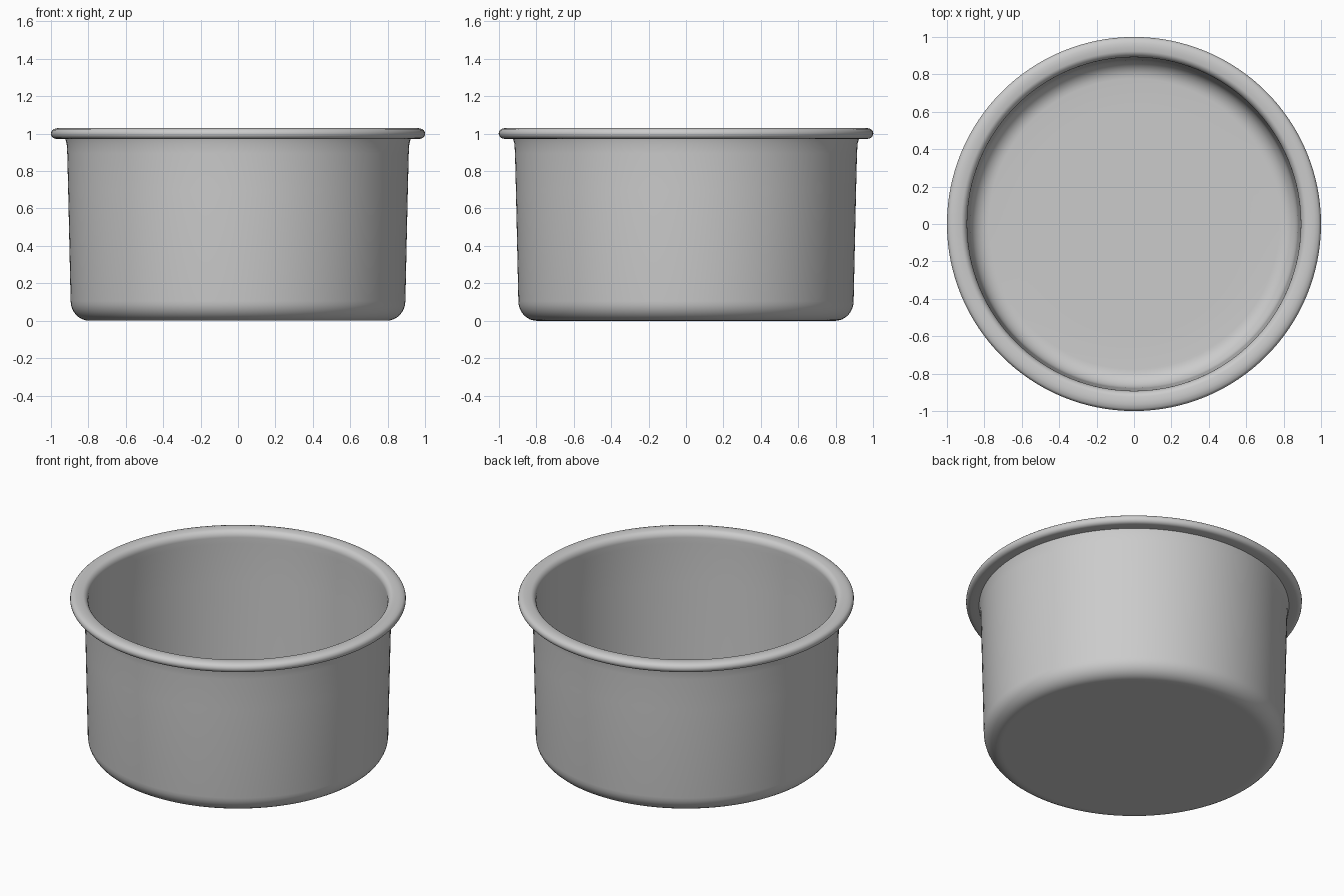
import bpy, bmesh, math

SEGMENTS = 128

cube = bpy.data.objects.get("Cube")
if cube:
    bpy.data.objects.remove(cube, do_unlink=True)

# Plain metal grey
metal = bpy.data.materials.new("light grey metal")
metal.use_nodes = True
grey = (0.6, 0.6, 0.6, 1.0)
metal.diffuse_color = grey
metal.node_tree.nodes["Principled BSDF"].inputs["Base Color"].default_value = grey


def arc(cx, cz, rx, rz, start, end, steps=8):
    """Points (radius, height) on an elliptical arc, angles in degrees."""
    angles = [math.radians(start + (end - start) * i / steps) for i in range(steps + 1)]
    return [(cx + rx * math.cos(a), cz + rz * math.sin(a)) for a in angles]


def lathe(name, profile):
    """Spin a (radius, height) profile around z; ends on the axis close the shape."""
    bm = bmesh.new()
    verts = [bm.verts.new((r, 0, z)) for r, z in profile]
    edges = [bm.edges.new(pair) for pair in zip(verts, verts[1:])]
    bmesh.ops.spin(bm, geom=verts + edges, cent=(0, 0, 0), axis=(0, 0, 1),
                   angle=2 * math.pi, steps=SEGMENTS)
    bmesh.ops.remove_doubles(bm, verts=bm.verts, dist=1e-5)
    bmesh.ops.recalc_face_normals(bm, faces=bm.faces)
    mesh = bpy.data.meshes.new(name)
    bm.to_mesh(mesh)
    bm.free()
    obj = bpy.data.objects.new(name, mesh)
    bpy.context.collection.objects.link(obj)
    mesh.materials.append(metal)
    return obj


# Outer floor, rounded foot and slightly tapered wall
profile = [(0, 0.005), (0.6, 0.005), (0.78, 0.005)]
profile += arc(0.795, 0.11, 0.10, 0.105, -90, 0)
profile += [(0.908, 0.70), (0.913, 0.90), (0.916, 0.95), (0.923, 0.977)]
# Rolled rim: flat underside, round edge, domed top
profile += [(0.945, 0.977)]
profile += arc(0.972, 1.005, 0.028, 0.028, -90, 60)
profile += [(0.965, 1.035), (0.945, 1.035)]
profile += arc(0.930, 0.990, 0.038, 0.043, 100, 180)
# Inner wall, rounded inner corner and inner floor
profile += [(0.893, 0.95), (0.890, 0.70), (0.877, 0.11)]
profile += arc(0.777, 0.125, 0.10, 0.10, 0, -90)
profile += [(0.6, 0.025), (0, 0.025)]
# Rest the base on the ground
lowest = min(z for r, z in profile)
profile = [(r, z - lowest) for r, z in profile]

pan = lathe("round_pan", profile)
bpy.ops.object.select_all(action='DESELECT')
pan.select_set(True)
bpy.context.view_layer.objects.active = pan
bpy.ops.object.shade_smooth_by_angle(angle=math.radians(50))
